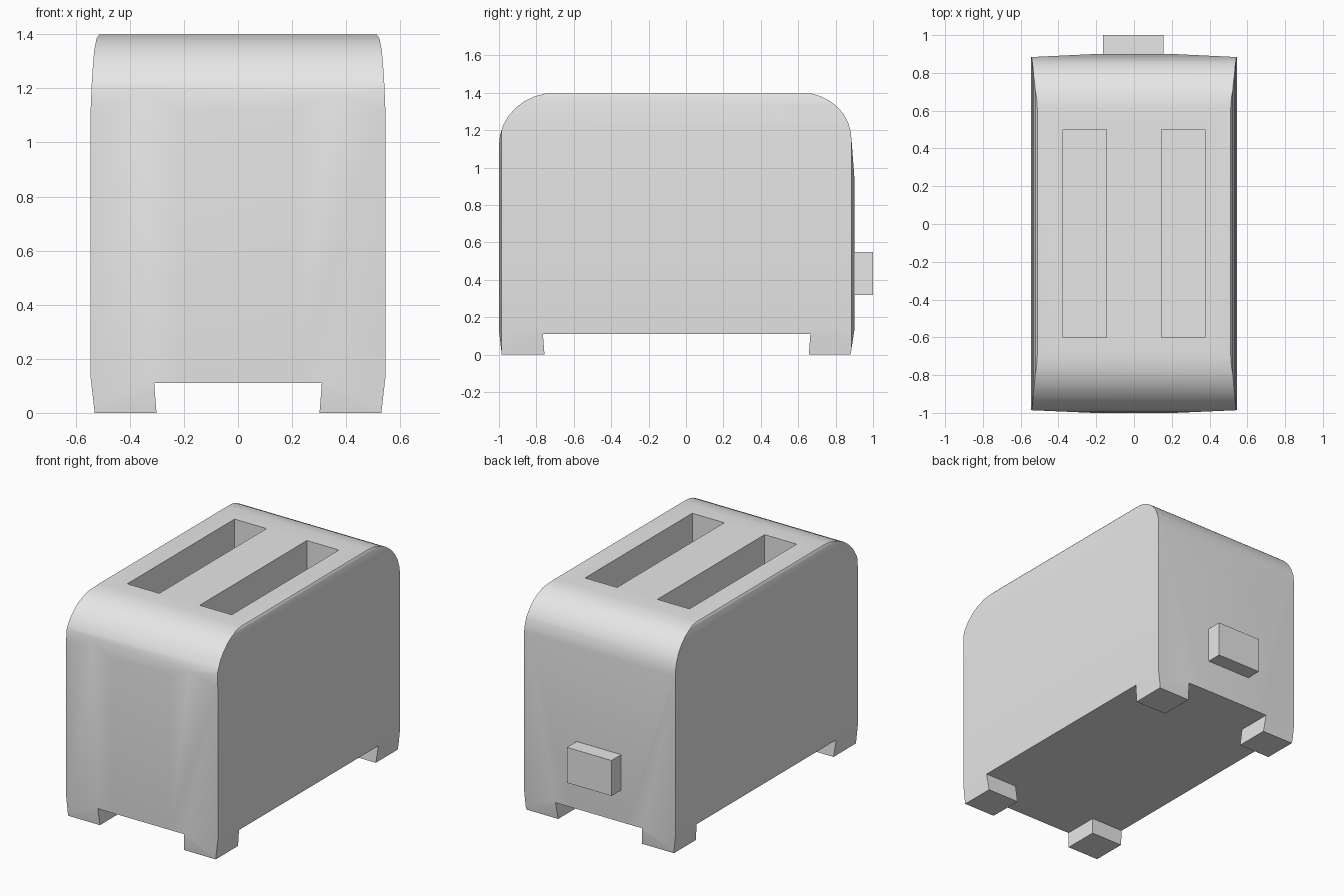
import bpy, bmesh, math
from mathutils import Vector

if "Cube" in bpy.data.objects:
    bpy.data.objects.remove(bpy.data.objects["Cube"])

GREY = (0.8, 0.8, 0.8, 1)
grey = bpy.data.materials.new("light_grey")
grey.use_nodes = True
grey.diffuse_color = GREY
grey.node_tree.nodes["Principled BSDF"].inputs["Base Color"].default_value = GREY


def prism(name, outline, axis, lo, hi, flare=None):
    """Extrude a 2D outline along an axis; flare moves the far cap's points."""
    def place(p, t):
        co = list(p)
        co.insert("xyz".index(axis), t)
        return Vector(co)
    bm = bmesh.new()
    near = [bm.verts.new(place(p, lo)) for p in outline]
    far = [bm.verts.new(place(flare(p) if flare else p, hi)) for p in outline]
    bm.faces.new(near)
    bm.faces.new(far)
    for i in range(len(near)):
        j = (i + 1) % len(near)
        bm.faces.new((near[i], near[j], far[j], far[i]))
    bmesh.ops.recalc_face_normals(bm, faces=bm.faces)
    mesh = bpy.data.meshes.new(name)
    bm.to_mesh(mesh)
    bm.free()
    mesh.materials.append(grey)
    obj = bpy.data.objects.new(name, mesh)
    bpy.context.scene.collection.objects.link(obj)
    return obj


def box(name, x0, x1, y0, y1, z0, z1):
    return prism(name, [(x0, y0), (x1, y0), (x1, y1), (x0, y1)], "z", z0, z1)


def arc(cx, cz, rx, rz, start, end, steps=8):
    angles = [math.radians(start + (end - start) * i / steps) for i in range(steps + 1)]
    return [(cx + rx * math.cos(a), cz + rz * math.sin(a)) for a in angles]


def mirrored(half):
    return half + [(-u, v) for u, v in reversed(half)]


# Body: side profile with large rounded shoulders
side = ([(-0.985, 0), (-1, 0.13)] + arc(-0.70, 1.12, 0.30, 0.28, 180, 90)
        + arc(0.62, 1.15, 0.265, 0.25, 90, 0) + [(0.9, 0.95), (0.9, 0.13), (0.88, 0)])
body = prism("toaster_body", side, "x", -0.7, 0.7)

# Trim by the front outline and by the slightly bowed plan
front = mirrored([(0.53, -0.1), (0.53, 0), (0.545, 0.13), (0.545, 1.12), (0.54, 1.24),
                  (0.532, 1.34), (0.523, 1.385), (0.505, 1.41)])
plan = mirrored([(0.1, -1.005), (0.56, -0.985), (0.56, 0.883), (0.1, 0.905)])
trims = [prism("front_trim", front, "y", -1.3, 1.3), prism("plan_trim", plan, "z", -0.5, 2)]

# Cross-shaped cut under the body leaves four feet
FX, FY, MID, FAR = 0.30, 0.705, -0.05, 1.5
quarter = [(FAR, FY), (FX, FY), (FX, FAR)]
right_half = [(x, MID - y) for x, y in reversed(quarter)] + [(x, MID + y) for x, y in quarter]


def lean(p):
    x, y = p
    return (x + math.copysign(0.01, x), y + math.copysign(0.01, y - MID))


cuts = [prism("foot_cut", mirrored(right_half), "z", 0, 0.11, lean)]
for v in cuts[0].data.vertices:
    if v.co.z < 0.05:
        v.co.z = -0.02

# Bread slots
for s in (-1, 1):
    x0, x1 = sorted((s * 0.145, s * 0.375))
    cuts.append(box("slot_cut", x0, x1, -0.6, 0.5, 0.55, 1.6))

for helper in trims + cuts:
    helper.hide_render = True
    mod = body.modifiers.new(helper.name, "BOOLEAN")
    mod.operation = "INTERSECT" if helper in trims else "DIFFERENCE"
    mod.solver = "EXACT"
    mod.object = helper

# Bake the cuts, then drop the helpers
bpy.context.view_layer.update()
baked = bpy.data.meshes.new_from_object(body.evaluated_get(bpy.context.evaluated_depsgraph_get()))
body.modifiers.clear()
body.data = baked
baked.materials.clear()
baked.materials.append(grey)
for poly in baked.polygons:
    poly.material_index = 0
for helper in trims + cuts:
    bpy.data.objects.remove(helper)

# Lever on the back
box("lever", -0.165, 0.155, 0.85, 1.0, 0.32, 0.55)

# Smooth shoulders, crisp edges
for obj in bpy.context.scene.objects:
    obj.select_set(obj == body)
bpy.context.view_layer.objects.active = body
bpy.ops.object.shade_smooth_by_angle(angle=math.radians(30))
